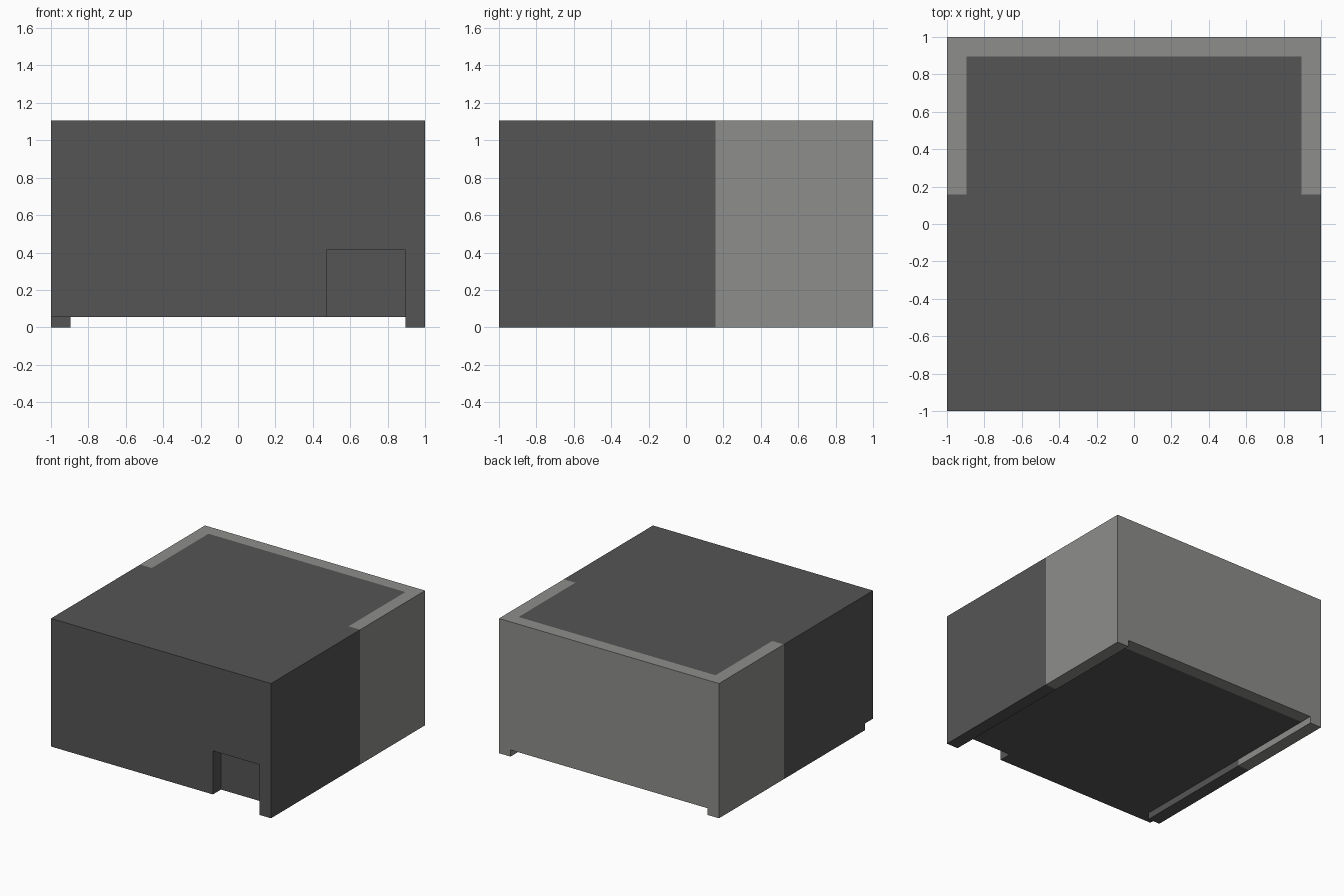
import bpy, bmesh

if "Cube" in bpy.data.objects:
    bpy.data.objects.remove(bpy.data.objects["Cube"])

# Main dimensions
E = 0.895                 # inner edge of the side walls, back wall and front skin
SPLIT = 0.158             # y where the dark walls change to light ones
FLOOR, TOP = 0.055, 1.107
DOOR_L, DOOR_TOP = 0.472, 0.413

XS = [-1, -E, DOOR_L, E, 1]
YS = [-1, -E, SPLIT, E, 1]
ZS = [0, FLOOR, DOOR_TOP, TOP]
AXES = [XS, YS, ZS]


def material(name, rgb):
    m = bpy.data.materials.new(name)
    m.diffuse_color = (*rgb, 1)
    m.use_nodes = True
    m.node_tree.nodes["Principled BSDF"].inputs["Base Color"].default_value = m.diffuse_color
    return m


def solid(c):
    """True when the grid cell belongs to the block."""
    if any(not 0 <= c[a] < len(AXES[a]) - 1 for a in range(3)):
        return False
    x, y, z = ((AXES[a][c[a]] + AXES[a][c[a] + 1]) / 2 for a in range(3))
    if z < FLOOR:                                   # side rails only
        return x > E or (x < -E and y > -E)
    in_door = DOOR_L < x < E and y < -E and z < DOOR_TOP
    return not in_door


def is_light(c):
    """Rear U-shaped wall is light, everything else dark."""
    x, y = ((AXES[a][c[a]] + AXES[a][c[a] + 1]) / 2 for a in range(2))
    return y > SPLIT and (abs(x) > E or y > E)


# One watertight skin: emit only the exposed sides of the solid cells
bm = bmesh.new()
verts = {}


def vert(idx):
    if idx not in verts:
        verts[idx] = bm.verts.new([AXES[a][idx[a]] for a in range(3)])
    return verts[idx]


cells = [(i, j, k) for i in range(len(XS) - 1)
         for j in range(len(YS) - 1) for k in range(len(ZS) - 1)]
for c in filter(solid, cells):
    for a in range(3):
        u, v = (a + 1) % 3, (a + 2) % 3
        for side in (0, 1):
            n = list(c)
            n[a] += 2 * side - 1
            if solid(n):
                continue
            quad = []
            for du, dv in ((0, 0), (1, 0), (1, 1), (0, 1)):
                p = list(c)
                p[a] += side
                p[u] += du
                p[v] += dv
                quad.append(vert(tuple(p)))
            f = bm.faces.new(quad if side else quad[::-1])
            f.material_index = int(is_light(c))

# Merge flat areas, keeping the colour borders
bmesh.ops.dissolve_limit(bm, angle_limit=0.01, verts=bm.verts[:],
                         edges=bm.edges[:], delimit={'MATERIAL'})

mesh = bpy.data.meshes.new("block_body")
bm.to_mesh(mesh)
bm.free()
mesh.materials.append(material("dark_grey", (0.091, 0.091, 0.091)))
mesh.materials.append(material("light_grey", (0.27, 0.275, 0.258)))
body = bpy.data.objects.new("block_body", mesh)
bpy.context.collection.objects.link(body)
